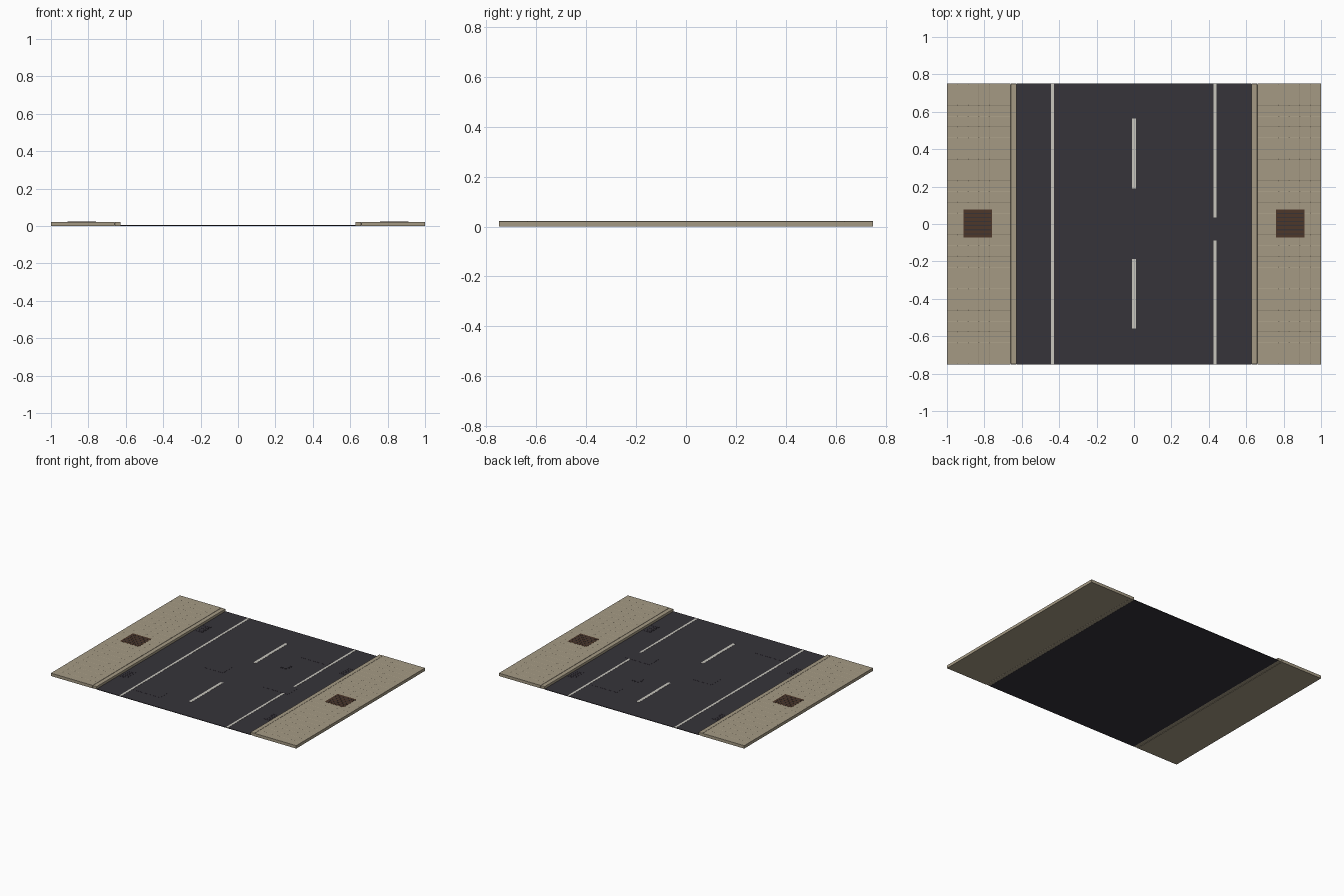
import bpy, bmesh, math

if "Cube" in bpy.data.objects:
    bpy.data.objects.remove(bpy.data.objects["Cube"])


def material(name, rgb):
    m = bpy.data.materials.new(name)
    m.diffuse_color = (*rgb, 1)
    m.use_nodes = True
    m.node_tree.nodes["Principled BSDF"].inputs["Base Color"].default_value = m.diffuse_color
    return m


STONE = material("tan paving", (0.376, 0.323, 0.231))
ASPHALT = material("dark asphalt", (0.037, 0.034, 0.042))
PAINT = material("off white paint", (0.58, 0.565, 0.51))
RUST = material("brown iron", (0.076, 0.039, 0.023))
SLOT = material("dark slot", (0.040, 0.032, 0.034))

ROAD = 0.005   # road surface height
WALK = 0.022   # pavement surface height


def finish(bm, name, mat):
    me = bpy.data.meshes.new(name)
    bm.to_mesh(me)
    bm.free()
    me.materials.append(mat)
    ob = bpy.data.objects.new(name, me)
    bpy.context.collection.objects.link(ob)
    return ob


def box(name, mat, x0, x1, y0, y1, z0, z1, bevel=0):
    x0, x1 = min(x0, x1), max(x0, x1)
    bm = bmesh.new()
    bmesh.ops.create_cube(bm, size=1)
    for v in bm.verts:
        v.co.x = x0 if v.co.x < 0 else x1
        v.co.y = y0 if v.co.y < 0 else y1
        v.co.z = z0 if v.co.z < 0 else z1
    if bevel:
        bmesh.ops.bevel(bm, geom=bm.edges[:], offset=bevel, segments=2,
                        profile=0.5, affect='EDGES')
    return finish(bm, name, mat)


def pavement(name, s):
    # slab whose top is divided into paving tiles with shallow joints
    bm = bmesh.new()
    bmesh.ops.create_grid(bm, x_segments=6, y_segments=26, size=1)
    for v in bm.verts:
        v.co.x = s * 0.83 + v.co.x * 0.17
        v.co.y *= 0.75
        v.co.z = WALK - 0.0005
    top = bm.faces[:]
    rim = [e for e in bm.edges if e.is_boundary]
    ext = bmesh.ops.extrude_edge_only(bm, edges=rim)["geom"]
    for v in ext:
        if isinstance(v, bmesh.types.BMVert):
            v.co.z = 0
    bmesh.ops.contextual_create(
        bm, geom=[e for e in ext if isinstance(e, bmesh.types.BMEdge) and e.is_boundary])
    bmesh.ops.inset_individual(bm, faces=top, thickness=0.0015, depth=0.0005)
    bmesh.ops.recalc_face_normals(bm, faces=bm.faces[:])
    return finish(bm, name, STONE)


# road bed
box("road", ASPHALT, -0.628, 0.628, -0.75, 0.75, 0, ROAD - 0.001)

for s, side in ((-1, "left"), (1, "right")):
    pavement(side + "_pavement", s)
    box(side + "_kerb", STONE, s * 0.627, s * 0.659, -0.75, 0.75, 0, WALK, 0.003)
    # tree grate: iron plate with dark slots
    gx = s * 0.835
    box(side + "_tree_grate", RUST, gx - 0.077, gx + 0.077, -0.073, 0.077, WALK - 0.002, WALK + 0.0008)
    for i in range(6):
        y = -0.053 + i * 0.022
        box(f"{side}_grate_slot_{i}", SLOT, gx - 0.07, gx + 0.07, y - 0.003, y + 0.003,
            WALK, WALK + 0.0014)
    # gutter drains beside the kerb
    for y in (-0.44, 0.44):
        box(side + "_gutter_drain", ASPHALT, s * 0.56, s * 0.62, y - 0.055, y + 0.055,
            ROAD - 0.002, ROAD)
        for i in range(5):
            b = y - 0.04 + i * 0.02
            box(side + "_drain_bar", ASPHALT, s * 0.566, s * 0.614, b - 0.004, b + 0.004,
                ROAD - 0.001, ROAD + 0.001)

# painted lines: left edge whole, right edge broken by a repair patch
for name, x, w, y0, y1 in (
        ("left_edge_line", -0.436, 0.008, -0.75, 0.75),
        ("right_edge_line_front", 0.434, 0.008, -0.75, -0.088),
        ("right_edge_line_back", 0.434, 0.008, 0.036, 0.75),
        ("centre_dash_front", 0, 0.0105, -0.56, -0.186),
        ("centre_dash_back", 0, 0.0105, 0.19, 0.563)):
    box(name, PAINT, x - w, x + w, y0, y1, ROAD - 0.002, ROAD)

# asphalt repair patches
for x0, x1, y0, y1 in ((0.27, 0.47, -0.088, 0.036), (-0.425, -0.2, -0.62, -0.52),
                       (-0.25, -0.08, -0.06, 0.06), (0.2, 0.42, 0.44, 0.52)):
    box("road_patch", ASPHALT, x0, x1, y0, y1, ROAD - 0.002, ROAD - 0.0002)

# manhole cover with raised rim
for name, r, z in (("manhole_rim", 0.042, ROAD), ("manhole_cover", 0.034, ROAD + 0.001)):
    bm = bmesh.new()
    bmesh.ops.create_cone(bm, cap_ends=True, segments=24, radius1=r, radius2=r, depth=0.003)
    bmesh.ops.translate(bm, verts=bm.verts[:], vec=(0.2, 0.27, z - 0.0015))
    finish(bm, name, ASPHALT)
